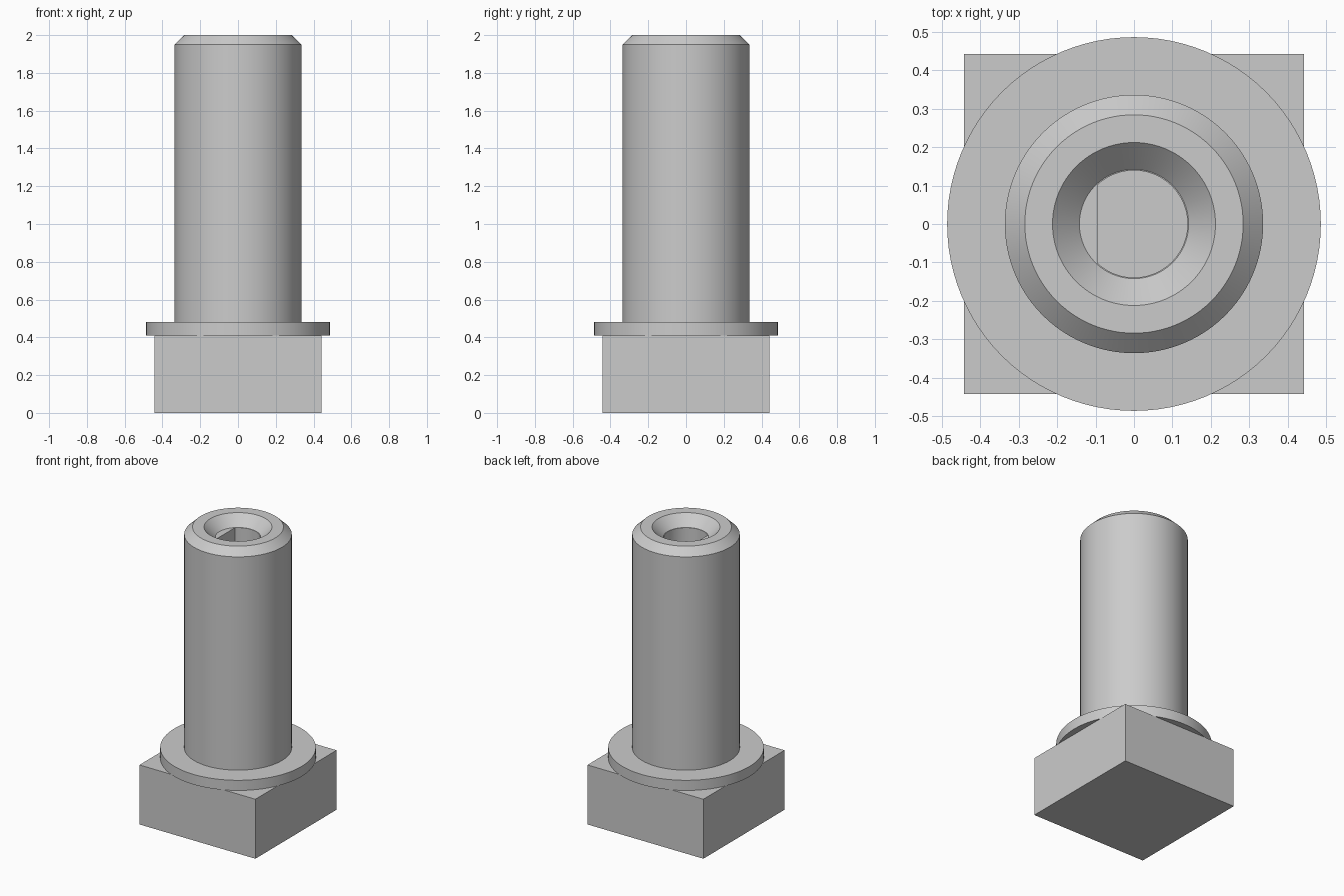
import bpy, bmesh
from math import pi, cos, sin, acos

if "Cube" in bpy.data.objects:
    bpy.data.objects.remove(bpy.data.objects["Cube"], do_unlink=True)

STEPS = 96
HEAD_HALF, HEAD_TOP = 0.442, 0.41
BORE_R, FLAT_X, BORE_FLOOR = 0.139, -0.095, 1.1

steel = bpy.data.materials.new("grey steel")
steel.use_nodes = True
steel.diffuse_color = (0.6, 0.6, 0.6, 1)
steel.node_tree.nodes["Principled BSDF"].inputs["Base Color"].default_value = (0.6, 0.6, 0.6, 1)


def make_object(name, bm):
    bmesh.ops.recalc_face_normals(bm, faces=bm.faces[:])
    mesh = bpy.data.meshes.new(name)
    bm.to_mesh(mesh)
    bm.free()
    mesh.materials.append(steel)
    obj = bpy.data.objects.new(name, mesh)
    bpy.context.collection.objects.link(obj)
    return obj


def lathe(name, profile):
    """Spin a closed (radius, z) profile round the z axis."""
    bm = bmesh.new()
    verts = [bm.verts.new((r, 0, z)) for r, z in profile]
    edges = [bm.edges.new(pair) for pair in zip(verts, verts[1:])]
    bmesh.ops.spin(bm, geom=verts + edges, cent=(0, 0, 0), axis=(0, 0, 1),
                   angle=2 * pi, steps=STEPS)
    bmesh.ops.remove_doubles(bm, verts=bm.verts[:], dist=0.0001)
    return make_object(name, bm)


# Square head
bm = bmesh.new()
bmesh.ops.create_cube(bm, size=1)
for v in bm.verts:
    v.co.x *= 2 * HEAD_HALF
    v.co.y *= 2 * HEAD_HALF
    v.co.z = (v.co.z + 0.5) * HEAD_TOP
make_object("square_head", bm)

# Collar, chamfered shank and countersunk end
shank = lathe("collar_and_shank", [
    (0, HEAD_TOP), (0.486, HEAD_TOP), (0.486, 0.48), (0.336, 0.48),
    (0.336, 1.95), (0.284, 2.0), (0.212, 2.0), (0.142, 1.93), (0, 1.93)])

# D-shaped bore, with its flat on the -x side
bm = bmesh.new()
limit = acos(FLAT_X / BORE_R)
arc = [limit * (2 * i / STEPS - 1) for i in range(STEPS + 1)]
face = bm.faces.new([bm.verts.new((BORE_R * cos(a), BORE_R * sin(a), BORE_FLOOR)) for a in arc])
top = bmesh.ops.extrude_face_region(bm, geom=[face])["geom"]
for v in top:
    if isinstance(v, bmesh.types.BMVert):
        v.co.z = 1.96
cutter = make_object("bore_cutter", bm)
cutter.hide_render = True

cut = shank.modifiers.new("bore", 'BOOLEAN')
cut.operation = 'DIFFERENCE'
cut.solver = 'EXACT'
cut.object = cutter
bpy.ops.object.select_all(action='DESELECT')
bpy.context.view_layer.objects.active = shank
shank.select_set(True)
bpy.ops.object.modifier_apply(modifier=cut.name)
bpy.data.objects.remove(cutter, do_unlink=True)
bpy.ops.object.shade_smooth_by_angle(angle=pi / 6)
